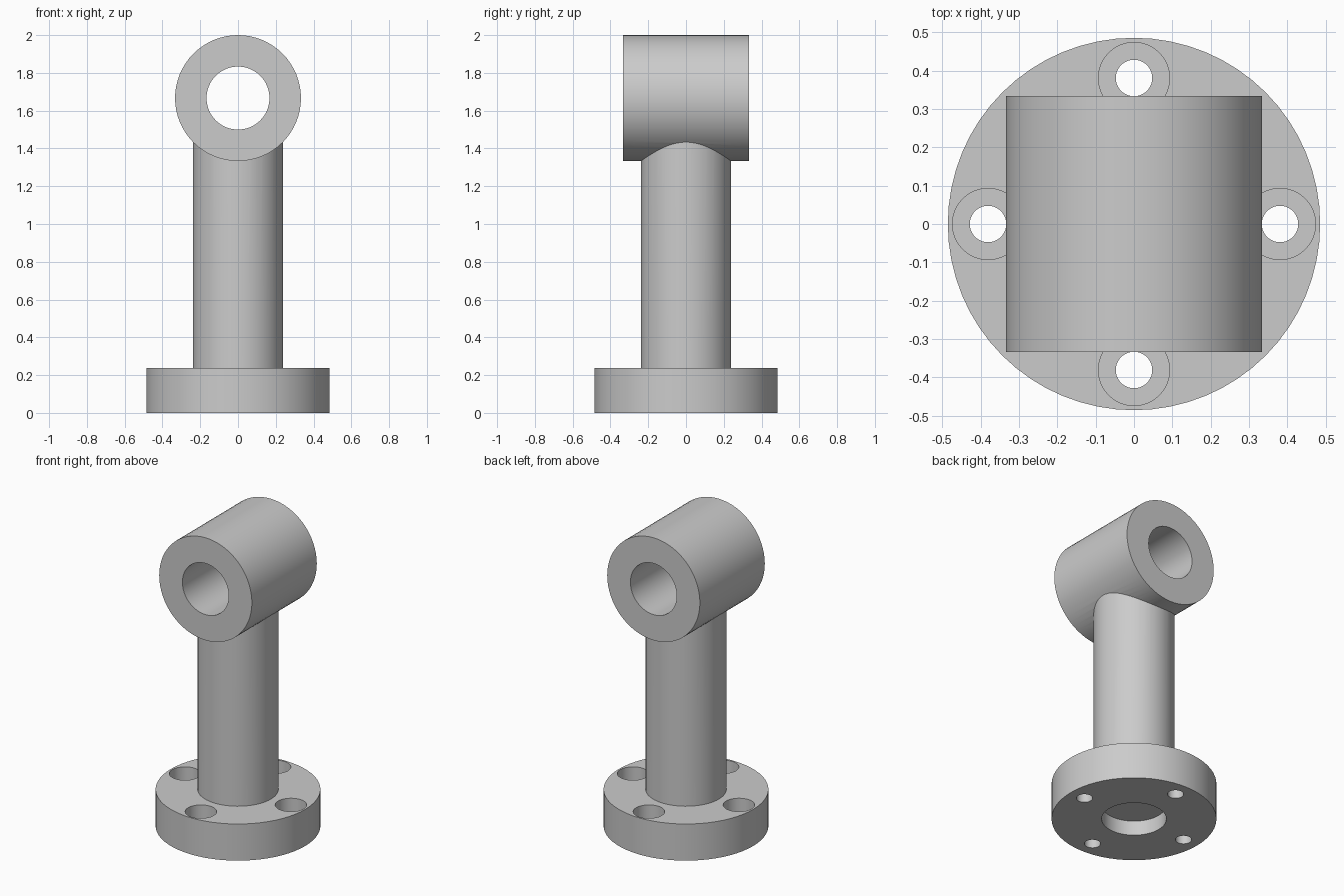
import bpy, math
from mathutils import Matrix

cube = bpy.data.objects.get("Cube")
if cube:
    bpy.data.objects.remove(cube, do_unlink=True)

U = 1 / 21               # design unit
SLEEVE_Z = 35 * U        # height of the sleeve axis
BOLT_CIRCLE = 8 * U

steel = bpy.data.materials.new("plain grey metal")
steel.use_nodes = True
grey = (0.6, 0.6, 0.6, 1)
steel.diffuse_color = grey
steel.node_tree.nodes["Principled BSDF"].inputs["Base Color"].default_value = grey


def cylinder(name, radius, low, high, x=0, y=0, sides=64):
    """Upright cylinder between two heights."""
    bpy.ops.mesh.primitive_cylinder_add(vertices=sides, radius=radius, depth=high - low,
                                        location=(x, y, (low + high) / 2))
    ob = bpy.context.object
    ob.name = name
    ob.data.materials.append(steel)
    return ob


def lay_along_y(ob):
    """Turn a cylinder centred on the origin to lie along y at sleeve height."""
    ob.matrix_world = Matrix.Translation((0, 0, SLEEVE_Z)) @ Matrix.Rotation(math.pi / 2, 4, "X")
    return ob


def combine(body, tool, operation):
    """Apply a boolean and remove the tool."""
    mod = body.modifiers.new("combine", "BOOLEAN")
    mod.operation, mod.solver, mod.object = operation, "EXACT", tool
    bpy.context.view_layer.objects.active = body
    bpy.ops.object.modifier_apply(modifier=mod.name)
    bpy.data.objects.remove(tool, do_unlink=True)


# Flange, column and cross sleeve fused into one casting
body = cylinder("flanged_sleeve_post", 10.2 * U, 0, 5 * U)
combine(body, cylinder("column", 5 * U, 3 * U, SLEEVE_Z), "UNION")
combine(body, lay_along_y(cylinder("sleeve", 7 * U, -7 * U, 7 * U)), "UNION")

# Bore through the sleeve and shallow recess under the flange
combine(body, lay_along_y(cylinder("sleeve_bore", 3.5 * U, -9 * U, 9 * U)), "DIFFERENCE")
combine(body, cylinder("base_recess", 4 * U, -U, 2 * U), "DIFFERENCE")

# Four counterbored bolt holes
for i in range(4):
    x = BOLT_CIRCLE * math.cos(i * math.pi / 2)
    y = BOLT_CIRCLE * math.sin(i * math.pi / 2)
    combine(body, cylinder("bolt_hole", U, -U, 6 * U, x, y, 48), "DIFFERENCE")
    combine(body, cylinder("counterbore", 1.95 * U, 3 * U, 6 * U, x, y, 48), "DIFFERENCE")

# Smooth round walls, sharp rims
bpy.ops.object.select_all(action="DESELECT")
body.select_set(True)
bpy.context.view_layer.objects.active = body
bpy.ops.object.transform_apply(location=True, rotation=True, scale=True)
bpy.ops.object.shade_smooth_by_angle(angle=math.radians(25))
